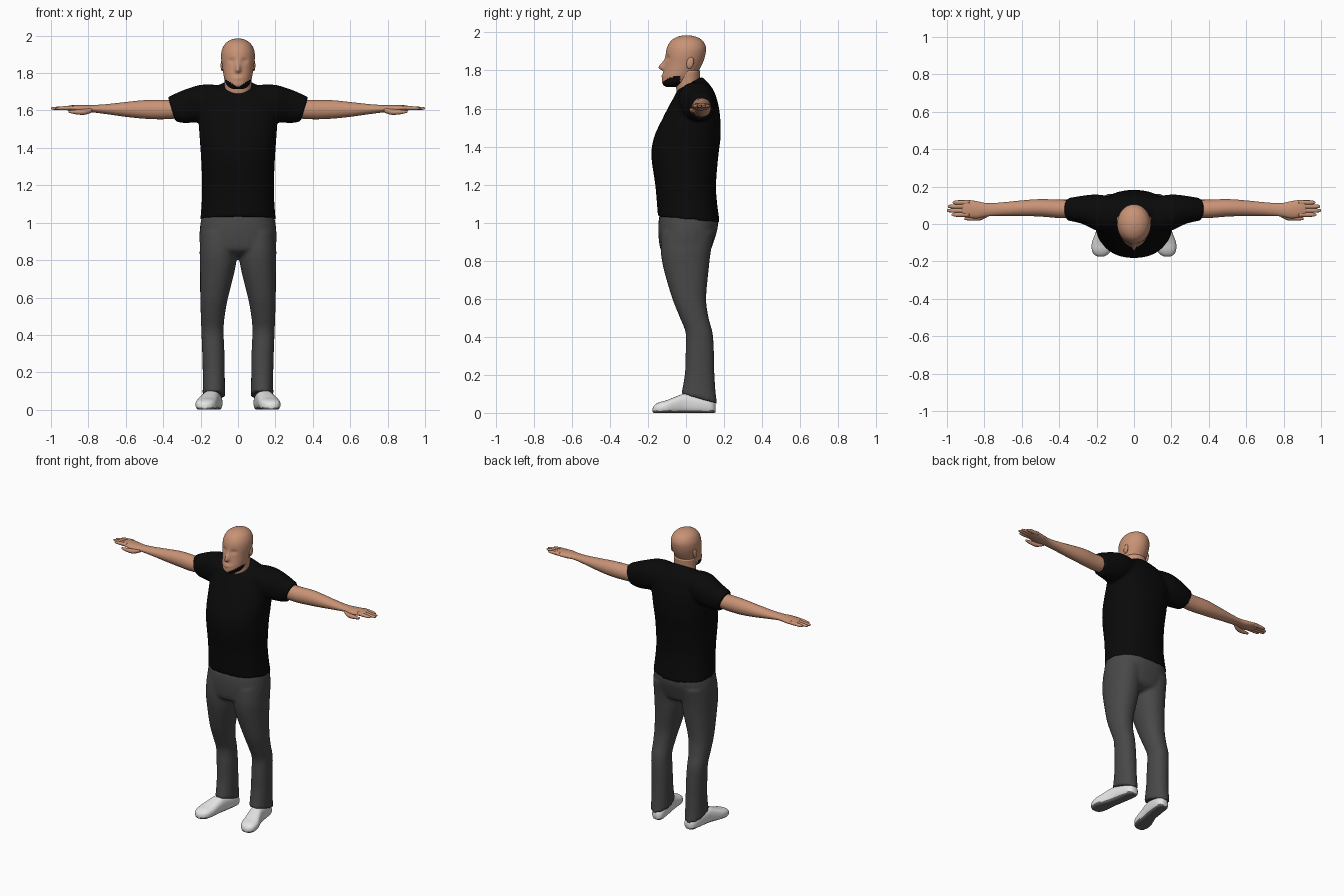
import bpy, bmesh, math
from mathutils import Matrix, Vector

cube = bpy.data.objects.get("Cube")
if cube:
    bpy.data.objects.remove(cube, do_unlink=True)


def material(name, r, g, b):
    m = bpy.data.materials.new(name)
    m.use_nodes = True
    m.diffuse_color = (r, g, b, 1)
    bsdf = m.node_tree.nodes["Principled BSDF"]
    bsdf.inputs["Base Color"].default_value = (r, g, b, 1)
    bsdf.inputs["Roughness"].default_value = 0.8
    return m


SKIN = material("skin", 0.58, 0.29, 0.18)
BLACK = material("black_cloth", 0.003, 0.003, 0.003)
HAIR = material("black_beard", 0.004, 0.003, 0.003)
GREY = material("grey_trousers", 0.065, 0.065, 0.065)
WHITE = material("white_shoe", 0.78, 0.78, 0.78)
SOLE = material("grey_sole", 0.14, 0.14, 0.14)

# Order in which (along, across, other) land on x, y, z for each loft axis
ORDER = {"z": (1, 2, 0), "x": (0, 1, 2), "y": (1, 0, 2)}


def smooth_rows(rows, steps):
    """Catmull-Rom interpolation through the key sections."""
    rows = [tuple(r) + (0,) * (6 - len(r)) for r in rows]
    out = []
    for i in range(len(rows) - 1):
        a, b, c, d = (rows[max(0, min(len(rows) - 1, i + k))] for k in (-1, 0, 1, 2))
        for s in range(steps):
            t = s / steps
            out.append([q + t / 2 * (r - p + t * (2 * p - 5 * q + 4 * r - s2
                        + t * (3 * (q - r) + s2 - p)))
                        for p, q, r, s2 in zip(a, b, c, d)])
    return out + [list(rows[-1])]


def loft(bm, axis, rows, sides=(1,), n=32, steps=4, power=2.0):
    """Rows are (position, u low, u high, v low, v high, tilt along v)."""
    for side in sides:
        rings = []
        for pos, u0, u1, v0, v1, tilt in smooth_rows(rows, steps):
            ring = []
            for k in range(n):
                a = math.tau * k / n
                e = [math.copysign(abs(f) ** (2 / power), f) for f in (math.cos(a), math.sin(a))]
                dv = (v1 - v0) / 2 * e[1]
                p = (pos + tilt * dv, (u0 + u1) / 2 + (u1 - u0) / 2 * e[0], (v0 + v1) / 2 + dv)
                x, y, z = (p[i] for i in ORDER[axis])
                ring.append(bm.verts.new((side * x, y, z)))
            rings.append(ring)
        for lo, hi in zip(rings, rings[1:]):
            for k in range(n):
                j = (k + 1) % n
                bm.faces.new((lo[k], lo[j], hi[j], hi[k]))
        bm.faces.new(rings[0])
        bm.faces.new(rings[-1])


def centred(rows):
    """Turn (z, half width, front, back, tilt) rows into loft rows."""
    return [(r[0], -r[1], r[1]) + tuple(r[2:]) for r in rows]


def finish(bm, name, mats, rule=None, blend=False):
    bmesh.ops.recalc_face_normals(bm, faces=bm.faces[:])
    for f in bm.faces:
        f.smooth = True
        if rule and rule(f.calc_center_median()):
            f.material_index = 1
    mesh = bpy.data.meshes.new(name)
    bm.to_mesh(mesh)
    bm.free()
    for m in mats:
        mesh.materials.append(m)
    ob = bpy.data.objects.new(name, mesh)
    bpy.context.collection.objects.link(ob)
    if blend:
        # Fuse overlapping volumes into one cloth surface
        r = ob.modifiers.new("fuse", "REMESH")
        r.mode = "VOXEL"
        r.voxel_size = 0.01
        r.use_smooth_shade = True
        s = ob.modifiers.new("soften", "SMOOTH")
        s.factor = 0.5
        s.iterations = 4
    return ob


# T-shirt: torso and two sleeves
bm = bmesh.new()
loft(bm, "z", centred([
    (1.015, .202, -.148, .178, -.1), (1.1, .195, -.153, .164), (1.2, .192, -.162, .158),
    (1.35, .198, -.182, .17), (1.45, .205, -.168, .182), (1.55, .212, -.122, .18),
    (1.62, .215, -.086, .17), (1.68, .2, -.058, .148, .1), (1.712, .14, -.05, .115, .3),
    (1.73, .086, -.052, .083, .55)]), power=2.2)
loft(bm, "x", [
    (.05, -.01, .12, 1.58, 1.715), (.12, -.04, .145, 1.56, 1.737), (.2, -.035, .158, 1.54, 1.737),
    (.27, -.002, .152, 1.533, 1.717), (.32, .012, .144, 1.535, 1.692, .15),
    (.355, .018, .138, 1.542, 1.672, .3)], sides=(1, -1), power=2.2)
finish(bm, "t_shirt", [BLACK], blend=True)

# Trousers: hips and two legs
bm = bmesh.new()
loft(bm, "z", centred([
    (.825, .1, -.08, .08), (.85, .185, -.128, .125), (.9, .206, -.142, .146),
    (.98, .203, -.146, .168), (1.04, .192, -.14, .164)]), power=2.3)
loft(bm, "z", [
    (.075, .068, .19, -.025, .163, -.28), (.14, .07, .188, -.015, .154, -.1),
    (.22, .071, .189, -.005, .149), (.32, .073, .192, -.002, .147), (.42, .077, .196, -.002, .14),
    (.5, .071, .199, -.032, .119), (.6, .053, .202, -.072, .106), (.75, .016, .203, -.116, .119),
    (.85, .002, .205, -.133, .131), (.95, .0, .2, -.13, .15)], sides=(1, -1), power=2.2)
finish(bm, "trousers", [GREY], blend=True)

# Neck
bm = bmesh.new()
loft(bm, "z", centred([(1.66, .074, -.04, .075, .3), (1.73, .071, -.052, .072, .3),
                       (1.8, .072, -.06, .075)]))
finish(bm, "neck", [SKIN])

# Head with nose, brow, eye sockets and lips shaped into the skull
bm = bmesh.new()
loft(bm, "z", centred([
    (1.714, .022, -.103, -.055), (1.722, .045, -.118, -.015), (1.74, .062, -.126, .025),
    (1.77, .073, -.124, .052), (1.8, .079, -.117, .068), (1.84, .085, -.11, .088),
    (1.88, .09, -.107, .101), (1.92, .087, -.1, .105), (1.955, .07, -.08, .089),
    (1.976, .042, -.048, .056), (1.985, .012, -.013, .018)]), n=72, steps=5)


def bump(d, size):
    return math.exp(-(d / size) ** 2)


for v in bm.verts:
    x, y, z = v.co
    if y < -.04:
        nose = .031 * bump(x, .013) * bump(z - 1.814, .034 if z > 1.814 else .011)
        eyes = .009 * bump(abs(x) - .035, .018) * bump(z - 1.866, .013)
        lips = .005 * bump(x, .025) * bump(z - 1.772, .009)
        v.co.y += eyes - nose - lips
for s in (1, -1):
    bmesh.ops.create_uvsphere(bm, u_segments=16, v_segments=10, radius=1, matrix=Matrix.LocRotScale(
        Vector((s * .084, .022, 1.84)), Matrix.Rotation(-.2, 3, "X"), Vector((.009, .019, .031))))
finish(bm, "head", [SKIN, HAIR],
       rule=lambda c: c.y < -.03 and c.z < 1.725 + .62 * abs(c.x))

for side, label in ((1, "left"), (-1, "right")):
    # Arm, palm, fingers and thumb
    bm = bmesh.new()
    loft(bm, "x", [
        (.28, .03, .13, 1.56, 1.66), (.4, .032, .13, 1.553, 1.656), (.5, .04, .133, 1.556, 1.655),
        (.6, .043, .126, 1.566, 1.645), (.7, .044, .116, 1.58, 1.634), (.78, .041, .111, 1.59, 1.629),
        (.84, .03, .122, 1.59, 1.63), (.89, .035, .129, 1.597, 1.628),
        (.92, .042, .124, 1.603, 1.622)], sides=(side,), n=24)
    for y, tip in ((.05, .975), (.072, 1), (.094, .995), (.115, .97)):
        loft(bm, "x", [(.88, y - .012, y + .012, 1.601, 1.626), (.94, y - .012, y + .012, 1.602, 1.622),
                       (tip - .01, y - .009, y + .009, 1.604, 1.618),
                       (tip, y - .003, y + .003, 1.609, 1.614)], sides=(side,), n=12, steps=3)
    loft(bm, "x", [(.78, .04, .065, 1.59, 1.615), (.82, .02, .05, 1.577, 1.608),
                   (.87, .018, .04, 1.58, 1.604), (.905, .022, .036, 1.588, 1.6)],
         sides=(side,), n=12)
    finish(bm, label + "_arm", [SKIN])

    # Shoe, toe turned outwards, with a flat sole
    bm = bmesh.new()
    loft(bm, "y", [
        (-.175, .166, .19, .006, .026), (-.165, .143, .211, -.004, .042), (-.14, .122, .225, -.006, .056),
        (-.1, .111, .225, -.006, .067), (-.05, .105, .207, -.006, .087), (0, .097, .19, -.006, .102),
        (.08, .085, .176, -.006, .09), (.135, .085, .163, -.006, .07), (.155, .103, .142, .004, .05)],
        sides=(side,), power=2.6)
    for v in bm.verts:
        v.co.z = max(v.co.z, 0)
    finish(bm, label + "_shoe", [WHITE, SOLE], rule=lambda c: c.z < .012)
